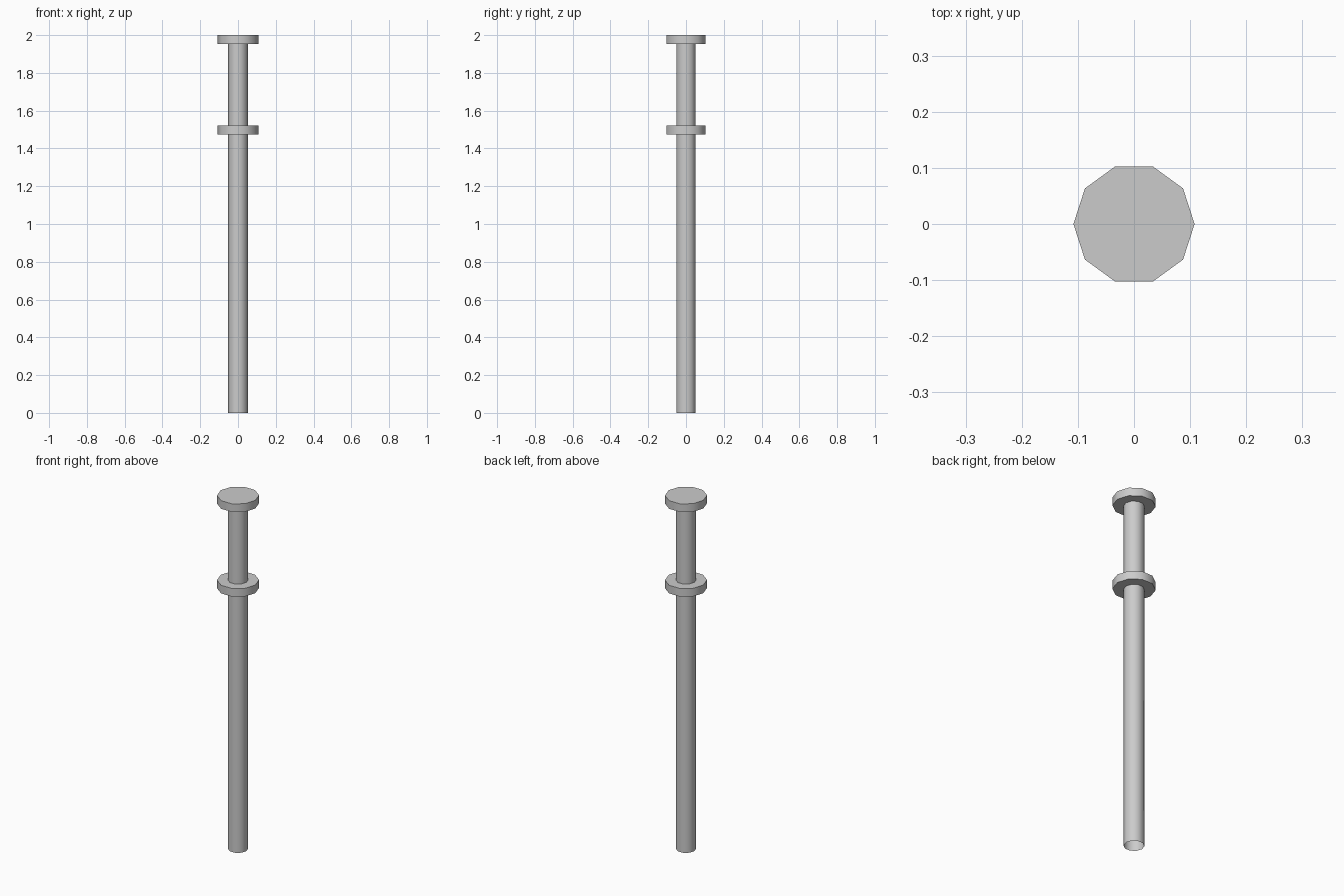
import bpy
import math

cube = bpy.data.objects.get("Cube")
if cube:
    bpy.data.objects.remove(cube, do_unlink=True)

SIDES = 10

# Single grey metal
grey = bpy.data.materials.new("grey_metal")
grey.use_nodes = True
colour = (0.6, 0.6, 0.6, 1)
grey.diffuse_color = colour
grey.node_tree.nodes["Principled BSDF"].inputs["Base Color"].default_value = colour


def cylinder(name, radius, bottom, top, fill="NGON"):
    """Ten-sided cylinder with a corner facing +x."""
    bpy.ops.mesh.primitive_cylinder_add(
        vertices=SIDES, radius=radius, depth=top - bottom,
        end_fill_type=fill, location=(0, 0, (bottom + top) / 2),
        rotation=(0, 0, math.radians(90)))
    obj = bpy.context.object
    bpy.ops.object.transform_apply(location=True, rotation=True, scale=True)
    obj.name = name
    obj.data.materials.append(grey)
    bpy.ops.object.shade_smooth_by_angle(angle=math.radians(45))
    return obj


# Hollow shaft, open at the foot
cylinder("shaft", 0.052, 0, 1.955, fill="NOTHING")

# Collar part way up and cap on top
cylinder("collar", 0.108, 1.475, 1.521)
cylinder("top_cap", 0.108, 1.954, 2.0)
